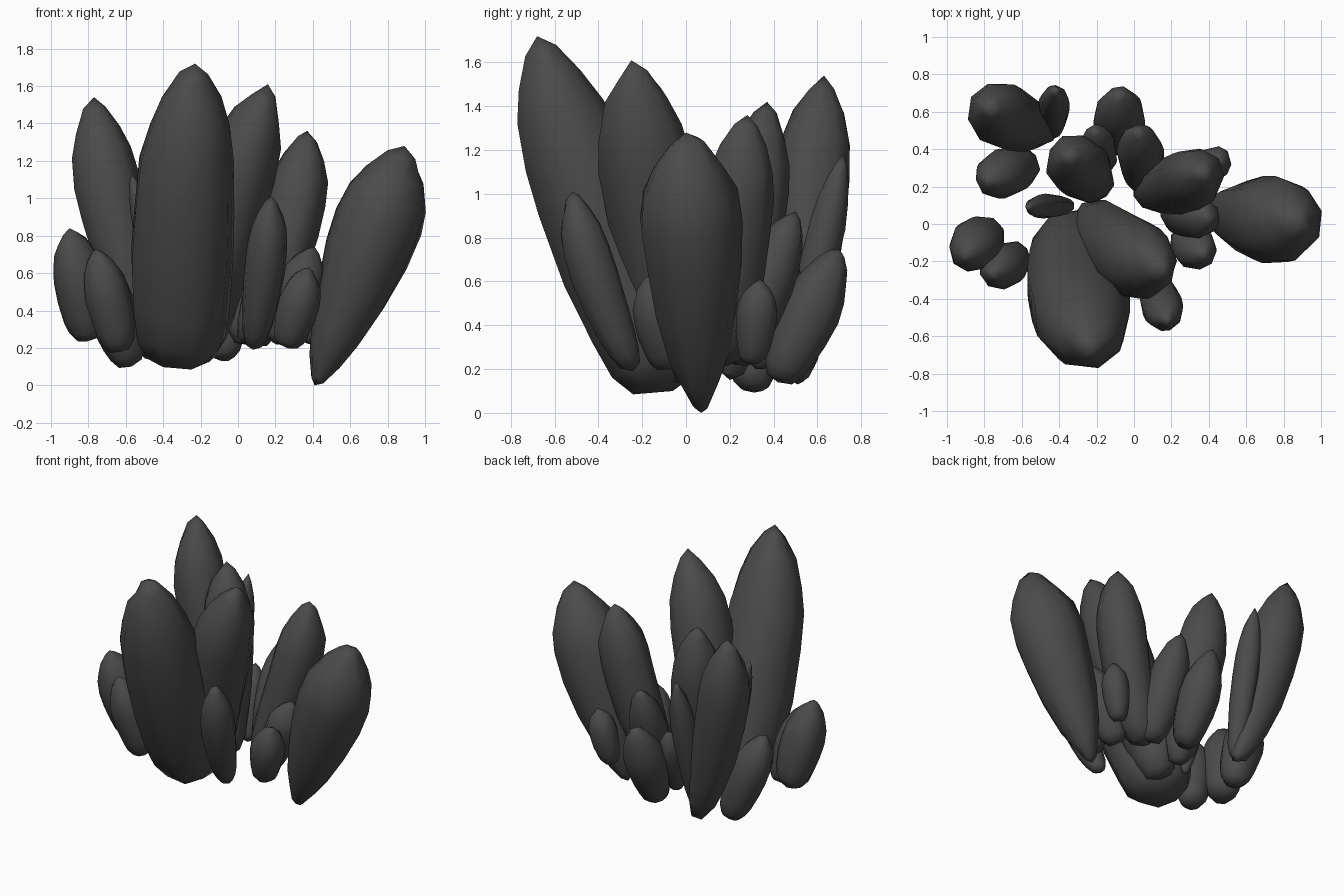
import bpy, bmesh, math, random
from mathutils import Vector

if "Cube" in bpy.data.objects:
    bpy.data.objects.remove(bpy.data.objects["Cube"])

random.seed(4)
SIDES = 9

# dark stone colour
stone = bpy.data.materials.new("dark_stone")
stone.diffuse_color = (0.07, 0.07, 0.07, 1)
stone.use_nodes = True
stone.node_tree.nodes["Principled BSDF"].inputs["Base Color"].default_value = stone.diffuse_color

# crystal outline along its axis: (height share, radius share, how much the root fullness fills it)
PROFILE = [(0.03, 0.20, 0.36), (0.10, 0.42, 0.36), (0.20, 0.62, 0.26), (0.36, 0.84, 0.13),
           (0.54, 0.98, 0.02), (0.68, 1.00, 0.0), (0.79, 0.90, 0.0), (0.88, 0.66, 0.0), (0.955, 0.33, 0.0)]


def crystal(name, base, tip, radius, full=0.5, depth=1.0, bend=(0, 0), top=0.93):
    """Faceted spindle from base to tip. depth scales the radius along y,
    bend bows the middle in x and y, top slims the upper part."""
    base, tip, bend = Vector(base), Vector(tip), Vector((*bend, 0))
    axis = tip - base
    d = axis.normalized()
    u = (Vector((1, 0, 0)) - d * d.x).normalized()
    v = d.cross(u)
    turn = random.uniform(0, math.tau)
    wob = [random.uniform(0.98, 1.06) for _ in range(SIDES)]
    jit = [random.uniform(-0.1, 0.1) for _ in range(SIDES)]
    bm = bmesh.new()
    rings = []
    for h, r, fill in PROFILE:
        ring = []
        slim = top if h > 0.75 else top ** 0.5 if h > 0.6 else 1
        for i in range(SIDES):
            a = turn + math.tau * i / SIDES + jit[i]
            rr = radius * (r + fill * full) * slim * wob[i] * random.uniform(0.98, 1.02)
            hh = h + random.uniform(-0.012, 0.012)
            ring.append(bm.verts.new(base + axis * hh + bend * math.sin(math.pi * h) ** 0.7
                                     + u * (math.cos(a) * rr) + v * (math.sin(a) * rr * depth)))
        rings.append(ring)
    low, peak = bm.verts.new(base), bm.verts.new(tip)
    for i in range(SIDES):
        j = (i + 1) % SIDES
        for p, q in zip(rings, rings[1:]):
            bm.faces.new((p[i], p[j], q[j], q[i]))
        bm.faces.new((low, rings[0][j], rings[0][i]))
        bm.faces.new((peak, rings[-1][i], rings[-1][j]))
    bmesh.ops.recalc_face_normals(bm, faces=bm.faces)
    for f in bm.faces:
        f.smooth = True
    me = bpy.data.meshes.new(name)
    bm.to_mesh(me)
    bm.free()
    me.materials.append(stone)
    bpy.context.collection.objects.link(bpy.data.objects.new(name, me))


# tall crystals
crystal("main_crystal", (-0.31, -0.06, 0.10), (-0.23, -0.68, 1.72), 0.272, 1.3, 0.95, (-0.03, -0.035), 0.88)
crystal("second_crystal", (-0.22, 0.02, 0.14), (0.16, -0.25, 1.61), 0.192, 0.8, 1.1, (-0.04, -0.03), 1.0)
crystal("right_crystal", (0.41, 0.07, 0.0), (0.89, 0.0, 1.28), 0.225, -0.1, 1.0, (0.015, 0.0), 1.05)
crystal("back_left_crystal", (-0.44, 0.51, 0.13), (-0.77, 0.63, 1.54), 0.172, 0.3, 1.0, (-0.045, -0.01), 1.03)
crystal("back_right_crystal", (0.06, 0.17, 0.21), (0.37, 0.28, 1.36), 0.16, 0.9, 1.0, (0.045, 0.0), 1.02)
crystal("back_middle_crystal", (-0.20, 0.20, 0.15), (-0.35, 0.37, 1.42), 0.163, 0.5, top=1.0)

# slender crystals
crystal("back_thin_crystal", (-0.44, 0.48, 0.16), (-0.42, 0.72, 1.18), 0.085, 0.5)
crystal("left_thin_crystal", (-0.34, 0.10, 0.18), (-0.57, 0.09, 1.13), 0.065, 0.6)
crystal("front_thin_crystal", (0.08, -0.24, 0.19), (0.18, -0.52, 1.01), 0.11, 0.6, 1.0, (0.01, -0.03))

# short crystals round the foot
crystal("left_short_crystal", (-0.79, -0.05, 0.24), (-0.90, -0.17, 0.84), 0.138, 1.0, top=0.86)
crystal("left_front_short_crystal", (-0.63, -0.17, 0.18), (-0.76, -0.27, 0.73), 0.122, 0.9, top=0.86)
crystal("right_front_short_crystal", (0.26, -0.08, 0.20), (0.38, -0.17, 0.63), 0.112, 0.8, top=0.86)
crystal("left_back_short_crystal", (-0.57, 0.32, 0.10), (-0.79, 0.23, 0.71), 0.132, 0.8, top=0.9)
crystal("back_short_crystal", (-0.07, 0.42, 0.14), (-0.08, 0.70, 0.75), 0.14, 0.7, top=0.82)
crystal("back_side_short_crystal", (-0.15, 0.32, 0.20), (-0.21, 0.50, 0.68), 0.09, 0.8)
crystal("back_knob_crystal", (0.05, 0.22, 0.22), (0.02, 0.50, 0.92), 0.125, 0.9, top=0.85)
crystal("right_back_short_crystal", (0.38, 0.30, 0.22), (0.46, 0.34, 0.61), 0.09, 0.7)
crystal("right_inner_short_crystal", (0.20, 0.06, 0.22), (0.41, 0.03, 0.74), 0.12, 0.8)
